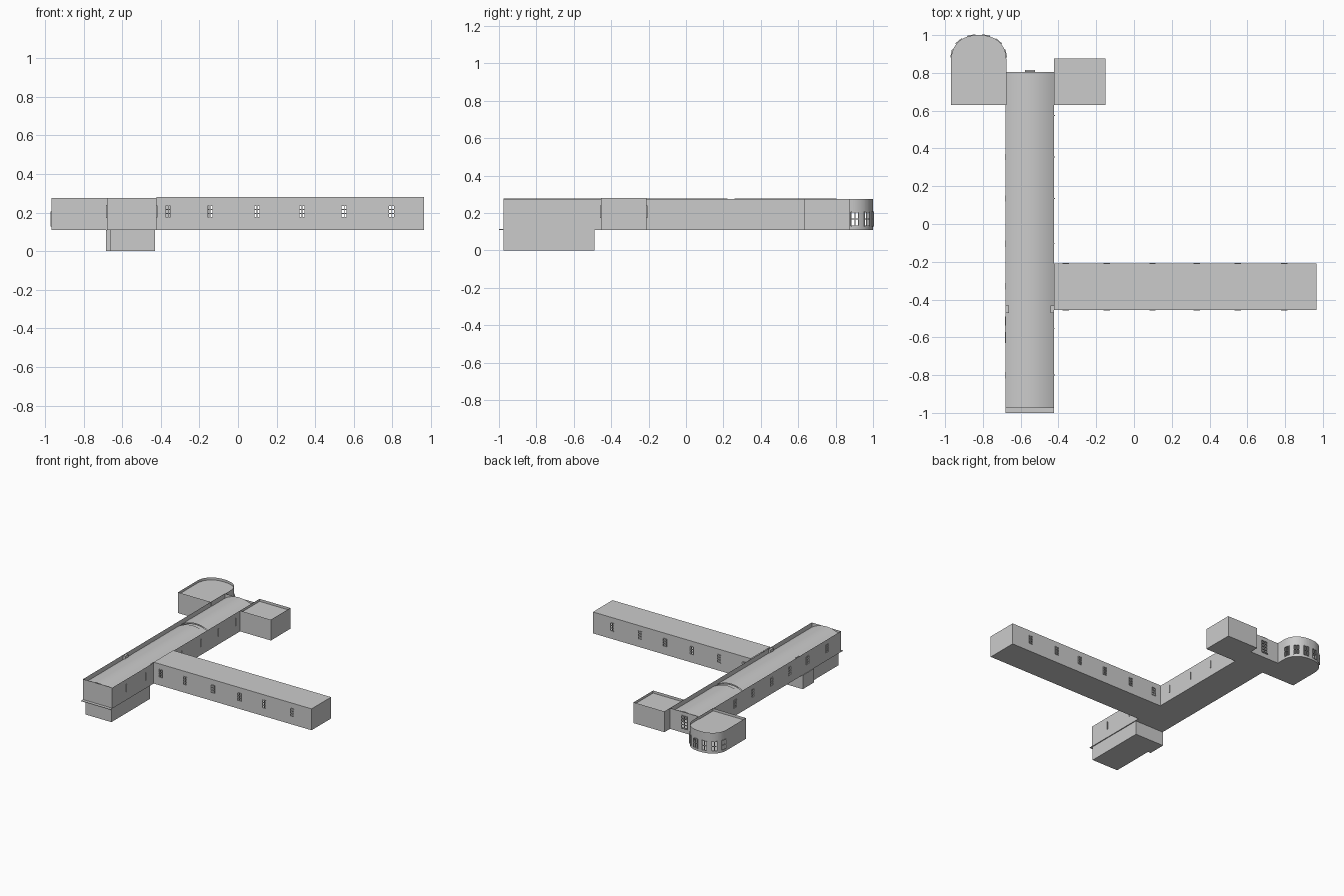
import bpy, math
from mathutils import Vector

if "Cube" in bpy.data.objects:
    bpy.data.objects.remove(bpy.data.objects["Cube"])

FLOOR, TOP, ROOF = 0.11, 0.275, 0.255
WIN_Z = (0.175, 0.237)


def mesh(name, verts, faces, smooth=False):
    me = bpy.data.meshes.new(name)
    me.from_pydata([tuple(v) for v in verts], [], faces)
    ob = bpy.data.objects.new(name, me)
    bpy.context.collection.objects.link(ob)
    if smooth:
        for p in me.polygons:
            p.use_smooth = True
    return ob


def boxes(name, items):
    """One object out of axis-aligned boxes (x0, x1, y0, y1, z0, z1)."""
    v, f = [], []
    for x0, x1, y0, y1, z0, z1 in items:
        b = len(v)
        v += [(x0, y0, z0), (x1, y0, z0), (x1, y1, z0), (x0, y1, z0),
              (x0, y0, z1), (x1, y0, z1), (x1, y1, z1), (x0, y1, z1)]
        f += [[b + i for i in q] for q in ((3, 2, 1, 0), (4, 5, 6, 7), (0, 1, 5, 4),
                                           (1, 2, 6, 5), (2, 3, 7, 6), (3, 0, 4, 7))]
    return mesh(name, v, f)


def plate(name, outline, z, up=True):
    idx = list(range(len(outline)))
    return mesh(name, [(x, y, z) for x, y in outline], [idx if up else idx[::-1]])


def wall(name, path, z0, z1, wins=(), width=0.03, wz=WIN_Z, cols=2, rows=3, smooth=False):
    """Upright wall along a path with window openings centred at lengths wins, plus glazing bars."""
    pts = [Vector(p) for p in path]
    cum = [0.0]
    for a, b in zip(pts, pts[1:]):
        cum.append(cum[-1] + (b - a).length)

    def at(u):
        for i in range(len(pts) - 1):
            if u <= cum[i + 1] or i == len(pts) - 2:
                d = (pts[i + 1] - pts[i]).normalized()
                return pts[i] + d * (u - cum[i]), d

    cuts = sorted(set(cum + [w + s * width / 2 for w in wins for s in (-1, 1)]))
    v, f = [], []
    for a, b in zip(cuts, cuts[1:]):
        hole = any(abs((a + b) / 2 - w) < width / 2 for w in wins)
        (pa, _), (pb, _) = at(a), at(b)
        for lo, hi in (((z0, wz[0]), (wz[1], z1)) if hole else ((z0, z1),)):
            n = len(v)
            v += [(*pa, lo), (*pb, lo), (*pb, hi), (*pa, hi)]
            f.append([n, n + 1, n + 2, n + 3])
    mesh(name, v, f, smooth)

    # glazing bars standing slightly proud of the wall
    v, f = [], []
    t, d = 0.0018, 0.004
    for w in wins:
        p, dr = at(w)
        nr = Vector((dr.y, -dr.x))
        bars = [(-width / 2 + width * i / cols, t, wz[0], wz[1]) for i in range(cols + 1)]
        for j in range(rows + 1):
            z = wz[0] + (wz[1] - wz[0]) * j / rows
            bars.append((0, width / 2, z - t, z + t))
        for c, h, lo, hi in bars:
            n = len(v)
            for z in (lo, hi):
                for s, o in ((-h, d), (h, d), (h, -d), (-h, -d)):
                    v.append((*(p + dr * (c + s) + nr * o), z))
            f += [[n + i for i in q] for q in ((3, 2, 1, 0), (4, 5, 6, 7), (0, 1, 5, 4),
                                               (1, 2, 6, 5), (2, 3, 7, 6), (3, 0, 4, 7))]
    if v:
        mesh(name + "_window_bars", v, f)


def rect(x0, x1, y0, y1):
    return [(x0, y0), (x1, y0), (x1, y1), (x0, y1)]


# main hall walls and floor
X0, X1, Y0, Y1 = -0.68, -0.423, -0.975, 0.805
wall("hall_front_wall", [(X0, Y0), (X1, Y0)], FLOOR, TOP)
wall("hall_right_wall", [(X1, Y0), (X1, Y1)], FLOOR, TOP)
wall("hall_back_wall", [(X1, Y1), (X0, Y1)], FLOOR, TOP, [0.127], 0.05, (0.15, 0.245), 2, 4)
left = (0.355, 0.135, -0.105, -0.33, -0.555, -0.8)
wall("hall_left_wall", [(X0, Y1), (X0, Y0)], FLOOR, TOP, [Y1 - y for y in left])
plate("hall_floor", rect(X0, X1, -1.0, Y1), FLOOR, False)
boxes("front_ledge", [(X0, X1, -1.0, Y0, FLOOR - 0.001, FLOOR + 0.003)])
boxes("back_window_sill", [(-0.578, -0.525, Y1, 0.815, 0.145, 0.151)])

# thin upright fins on the right side of the hall
boxes("hall_side_fins", [(X1 - 0.004, X1 + 0.005, y - 0.002, y + 0.002, *WIN_Z)
                         for y in (-0.8, -0.555, -0.105, 0.135, 0.355, 0.575)])


# barrel vault between the walls, in two bays with a sunk band
def vault(name, y0, y1, drop=0.0, n=20):
    v = []
    for i in range(n + 1):
        s = 2 * i / n - 1
        x = X0 + (X1 - X0) * i / n
        z = 0.238 + 0.04 * (1 - s * s) - drop
        v += [(x, y0, z), (x, y1, z)]
    mesh(name, v, [[2 * i, 2 * i + 2, 2 * i + 3, 2 * i + 1] for i in range(n)], True)


vault("vault_front", Y0, 0.222)
vault("vault_band", 0.222, 0.26, 0.006)
vault("vault_back", 0.26, Y1)
boxes("vault_blocks", [(x, x + 0.018, -0.47, -0.432, 0.235, 0.268) for x in (X0, X1 - 0.018)])

# long side wing
W = (X1, 0.965, -0.455, -0.21)
wx = [-0.362, -0.145, 0.098, 0.332, 0.55, 0.795]
wall("wing_front_wall", [(W[0], W[2]), (W[1], W[2])], FLOOR, 0.28, [x - W[0] for x in wx])
wall("wing_end_wall", [(W[1], W[2]), (W[1], W[3])], FLOOR, 0.28)
wall("wing_back_wall", [(W[1], W[3]), (W[0], W[3])], FLOOR, 0.28, [W[1] - x for x in wx])
plate("wing_roof", rect(*W), 0.28)
plate("wing_floor", rect(*W), FLOOR, False)

# square room at the back right
R = (X1, -0.152, 0.63, 0.875)
r = rect(*R)
wall("square_room_walls", r + r[:1], FLOOR, TOP)
plate("square_room_roof", r, ROOF)
plate("square_room_floor", r, FLOOR, False)

# round-ended room at the back left
cx, cy, ax, ay, N = -0.822, 0.865, 0.146, 0.135, 36
arc = []
for i in range(N + 1):
    c, s = math.cos(math.pi * i / N), math.sin(math.pi * i / N)
    arc.append((cx + ax * math.copysign(abs(c) ** 0.88, c), cy + ay * max(s, 0) ** 0.88))
length = sum((Vector(a) - Vector(b)).length for a, b in zip(arc, arc[1:]))
wall("apse_curved_wall", arc, FLOOR, TOP, [length * (i + 0.5) / 6 for i in range(6)],
     0.04, (0.13, 0.205), 2, 2, True)
wall("apse_straight_walls", [arc[-1], (cx - ax, 0.63), (cx + ax, 0.63), arc[0]], FLOOR, TOP)
outline = [(cx - ax, 0.63), (cx + ax, 0.63)] + arc
plate("apse_roof", outline, ROOF)
plate("apse_floor", outline, FLOOR, False)

# basement under the front of the hall with a shallow side bay
boxes("basement", [(-0.66, -0.43, -0.975, -0.49, 0, FLOOR)])
boxes("basement_side_bay", [(-0.684, -0.66, -0.63, -0.49, 0, FLOOR)])
